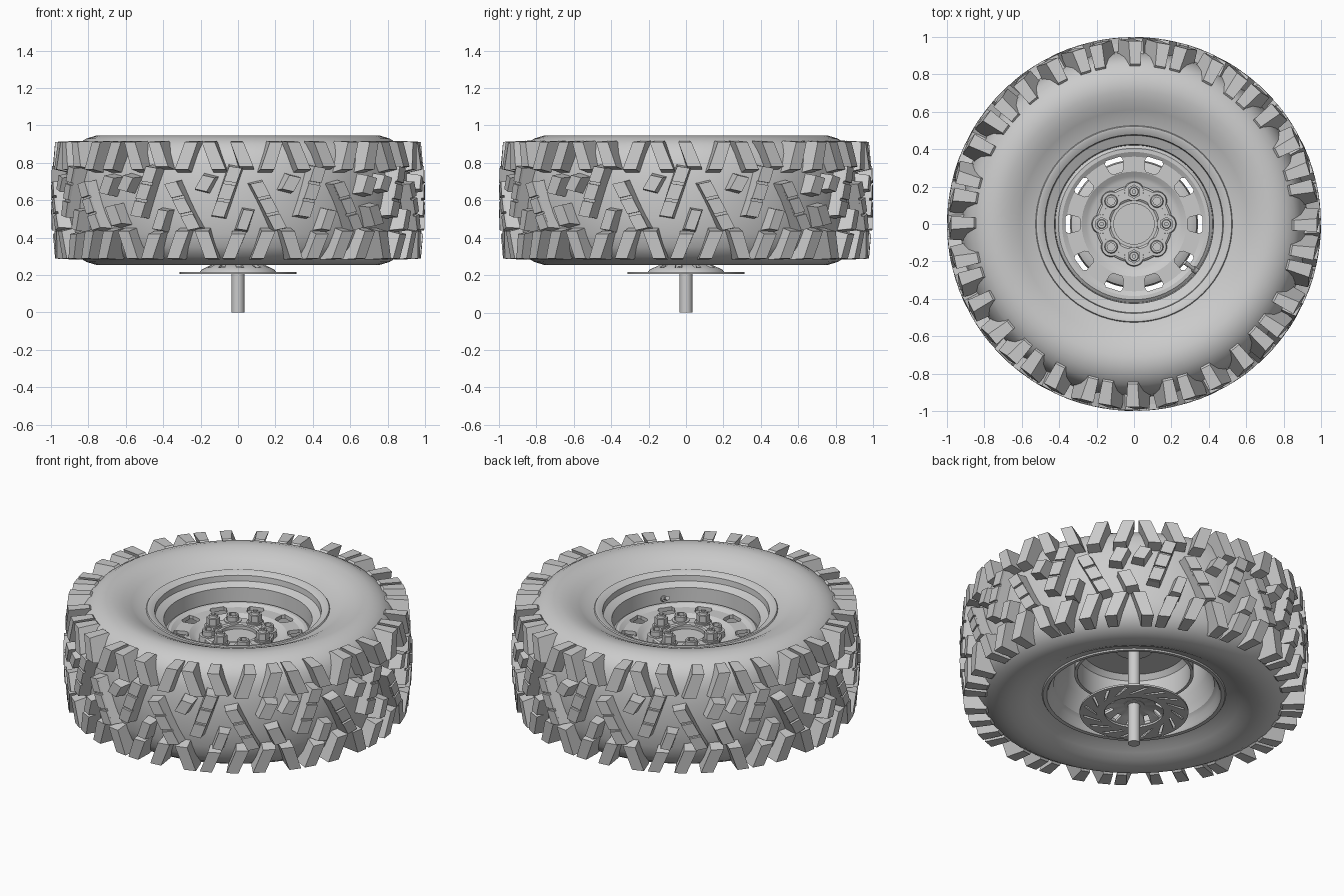
import bpy, bmesh, math
from math import sin, cos, pi, radians
from mathutils import Vector, Matrix

if "Cube" in bpy.data.objects:
    bpy.data.objects.remove(bpy.data.objects["Cube"])

MID = 0.6  # tyre centre height


def finish(name, bm, angle=30):
    bmesh.ops.recalc_face_normals(bm, faces=bm.faces)
    me = bpy.data.meshes.new(name)
    bm.to_mesh(me)
    bm.free()
    ob = bpy.data.objects.new(name, me)
    bpy.context.collection.objects.link(ob)
    bpy.ops.object.select_all(action='DESELECT')
    ob.select_set(True)
    bpy.context.view_layer.objects.active = ob
    if angle:
        bpy.ops.object.shade_smooth_by_angle(angle=radians(angle))
    return ob


def polar(a, r, z):
    # angle 0 faces the front (-y)
    return Vector((r * sin(a), -r * cos(a), z))


def lathe(name, profile, seg=72):
    # closed (r, z) profile spun around z
    bm = bmesh.new()
    rings = [[bm.verts.new(polar(2 * pi * i / seg, r, z)) for r, z in profile] for i in range(seg)]
    n = len(profile)
    for i in range(seg):
        a, b = rings[i], rings[(i + 1) % seg]
        for j in range(n):
            k = (j + 1) % n
            bm.faces.new((a[j], b[j], b[k], a[k]))
    return finish(name, bm)


def prism(bm, end_a, end_b):
    va = [bm.verts.new(p) for p in end_a]
    vb = [bm.verts.new(p) for p in end_b]
    n = len(va)
    bm.faces.new(va)
    bm.faces.new(vb[::-1])
    for i in range(n):
        k = (i + 1) % n
        bm.faces.new((va[i], vb[i], vb[k], va[k]))


def cyl(bm, p, r, z0, z1, seg=24, r2=None):
    m = Matrix.Translation((p[0], p[1], (z0 + z1) / 2))
    bmesh.ops.create_cone(bm, cap_ends=True, segments=seg, radius1=r,
                          radius2=r if r2 is None else r2, depth=z1 - z0, matrix=m)


def cut(ob, cutter):
    mod = ob.modifiers.new("cut", 'BOOLEAN')
    mod.operation = 'DIFFERENCE'
    mod.solver = 'EXACT'
    mod.object = cutter
    bpy.ops.object.select_all(action='DESELECT')
    bpy.context.view_layer.objects.active = ob
    ob.select_set(True)
    bpy.ops.object.modifier_apply(modifier=mod.name)
    bpy.data.objects.remove(cutter)


# tyre carcass
half = [(.50, .80), (.505, .865), (.53, .875), (.57, .885), (.61, .908), (.66, .93), (.71, .943), (.76, .945),
        (.81, .93), (.86, .90), (.895, .85), (.915, .78), (.927, .69)]
lathe("tyre_carcass", half + [(.93, MID)] + [(r, 2 * MID - z) for r, z in reversed(half)])


# tread
def crown(z):
    return 1.0 - 0.15 * (z - MID) ** 2


def tread_block(bm, a, z, length, width, tilt, drop=0.0, flare=.012):
    # tapered, sheared block on the crown; tilt leans its top towards +angle
    ends = []
    for s in (-1, 1):
        pts = []
        for side, top in ((-1, 0), (1, 0), (1, 1), (-1, 1)):
            f = 0 if top else flare
            u, v = side * (width / 2 + f), s * (length / 2 + f)
            da = u + v * sin(tilt)
            dz = v * cos(tilt) - .45 * u * sin(tilt)
            pts.append(polar(a + da, crown(z + dz) - drop if top else .90, z + dz))
        ends.append(pts)
    prism(bm, *ends)


def shoulder_lug(bm, a, lean, low, flip):
    # lug wrapping over the tyre shoulder
    section = [(.82, .885, .038), (.90, low - .02, .044), (.99, low, .038), (.978, .912, .036), (.855, .918, .032)]
    ends = []
    for s in (-1, 1):
        ends.append([polar(a + s * w + lean * (z - .83), r, 2 * MID - z if flip else z)
                     for r, z, w in section])
    prism(bm, *ends)


bm = bmesh.new()
for q in range(4):
    q0 = q * pi / 2
    for i in range(10):
        low = .765 + .015 * (i % 3 == 2)
        shoulder_lug(bm, q0 + radians(-43.5 + 9 * i), .35 if i % 3 == 0 else -.4, low, False)
        shoulder_lug(bm, q0 + radians(-46 + 9 * i), .35 if i % 3 == 1 else -.4, low, True)
finish("shoulder_lugs", bm, 0)

bm = bmesh.new()
for q in range(4):
    q0 = q * pi / 2
    for k in range(3):
        # long three-part blocks, alternately leaning
        for deg, z, tilt in ((-30.5 + 27 * k, .645, radians(20)), (-17.5 + 27 * k, .57, radians(-28))):
            a = q0 + radians(deg)
            tread_block(bm, a, z, .275, .068, tilt, .010)
            for s in (-1, 0, 1):
                d = s * .098
                tread_block(bm, a + d * sin(tilt), z + d * cos(tilt), .084, .068, tilt, 0, .001)
        # short blocks
        tread_block(bm, q0 + radians(-37.3 + 27 * k), .69, .085, .065, radians(30))
        tread_block(bm, q0 + radians(-24.8 + 27 * k), .495, .11, .055, radians(20))
    tread_block(bm, q0 + radians(45), .68, .10, .07, radians(25))
    tread_block(bm, q0 + radians(48), .52, .11, .07, radians(-25))
finish("centre_tread", bm, 0)

# rim barrel: broad stepped front lip, well, back lip
lathe("rim_barrel", [
    (.53, .868), (.522, .88), (.51, .88), (.478, .862), (.474, .828), (.468, .824), (.432, .815), (.425, .81),
    (.42, .70), (.415, .60), (.425, .50), (.45, .44), (.46, .39), (.48, .37), (.49, .335),
    (.50, .32), (.522, .318), (.53, .332), (.515, .38), (.475, .46), (.44, .55), (.44, .70), (.475, .79), (.51, .83)])

# wheel disc with ten windows
disc = lathe("wheel_disc", [
    (.10, .69), (.235, .69), (.255, .70), (.28, .715), (.36, .715), (.385, .73), (.405, .73), (.425, .715),
    (.425, .69), (.40, .705), (.38, .695), (.285, .69), (.255, .67), (.10, .66)])
bm = bmesh.new()
shape = [(.285, -.026), (.30, -.038), (.35, -.05), (.366, -.04), (.366, .04), (.35, .05), (.30, .038), (.285, .026)]
for i in range(10):
    rot = Matrix.Rotation(i * pi / 5, 3, 'Z')
    prism(bm, *[[rot @ Vector((x, y, z)) for x, y in shape] for z in (.6, .8)])
cut(disc, finish("window_cutter", bm, 0))

# inner drum behind the windows, open at the back
lathe("inner_drum", [(.05, .66), (.30, .66), (.335, .64), (.342, .60), (.342, .46), (.325, .46),
                     (.325, .60), (.30, .63), (.05, .63)])

# hub plate with scalloped rim, bosses
lathe("hub_plate", [(.108, .68), (.205, .68), (.205, .715), (.195, .722), (.135, .722), (.125, .715), (.108, .715)])
bm = bmesh.new()
for i in range(8):
    cyl(bm, polar(i * pi / 4, .173, 0), .055, .68, .726, 28, .05)
finish("nut_bosses", bm)

# tall nuts on the axes, hollow nuts between them
bm = bmesh.new()
for i in range(4):
    p = polar(i * pi / 2, .173, 0)
    cyl(bm, p, .043, .72, .734, 24)
    cyl(bm, p, .038, .73, .775, 6)
    cyl(bm, p, .026, .77, .79, 16, .022)
    cyl(bm, p, .012, .785, .80, 12)
finish("wheel_nuts", bm)
for i in range(4):
    ob = lathe("ring_nut", [(.036, .72), (.036, .755), (.031, .76), (.021, .76), (.021, .72)], 12)
    ob.location = polar(i * pi / 2 + pi / 4, .173, 0)

# centre cap
bm = bmesh.new()
cyl(bm, (0, 0), .108, .62, .695, 40)
finish("centre_cap", bm)

# valve stem, leaning in from the barrel
bm = bmesh.new()
vd = Vector((cos(radians(-37)), sin(radians(-37)), 0))
p0, p1 = vd * .43 + Vector((0, 0, .745)), vd * .34 + Vector((0, 0, .79))
d = p1 - p0
for t0, t1, r in ((0, .35, .017), (.3, .8, .010), (.75, 1, .013)):
    m = Matrix.Translation(p0 + d * (t0 + t1) / 2) @ d.to_track_quat('Z', 'Y').to_matrix().to_4x4()
    bmesh.ops.create_cone(bm, cap_ends=True, segments=14, radius1=r, radius2=r, depth=d.length * (t1 - t0), matrix=m)
finish("valve_stem", bm)

# brake rotor with pinwheel slots
rotor = lathe("brake_rotor", [(.17, .205), (.312, .205), (.312, .216), (.17, .216)])
bm = bmesh.new()
for i in range(16):
    a = 2 * pi * i / 16
    r0, r1, sweep, w = .215, .29, .34, .011
    outline = [(a - w / r0, r0), (a + w / r0, r0), (a + sweep + w / r1, r1), (a + sweep - w / r1, r1)]
    prism(bm, *[[polar(t, r, z) for t, r in outline] for z in (.18, .24)])
cut(rotor, finish("slot_cutter", bm, 0))

# rotor hat with openings
hat = lathe("rotor_hat", [(.205, .214), (.195, .228), (.135, .258), (.03, .27), (.03, .255), (.13, .245), (.185, .214)], 48)
bm = bmesh.new()
for i in range(10):
    a = 2 * pi * i / 10
    outline = [(a - .12, .125), (a + .12, .125), (a + .20, .172), (a - .04, .172)]
    prism(bm, *[[polar(t, r, z) for t, r in outline] for z in (.18, .32)])
cut(hat, finish("hat_cutter", bm, 0))

# axle shaft running up to the wheel
bm = bmesh.new()
cyl(bm, (0, 0), .035, 0, .66, 16)
cyl(bm, (0, 0), .06, .25, .29, 24)
finish("axle_shaft", bm)
